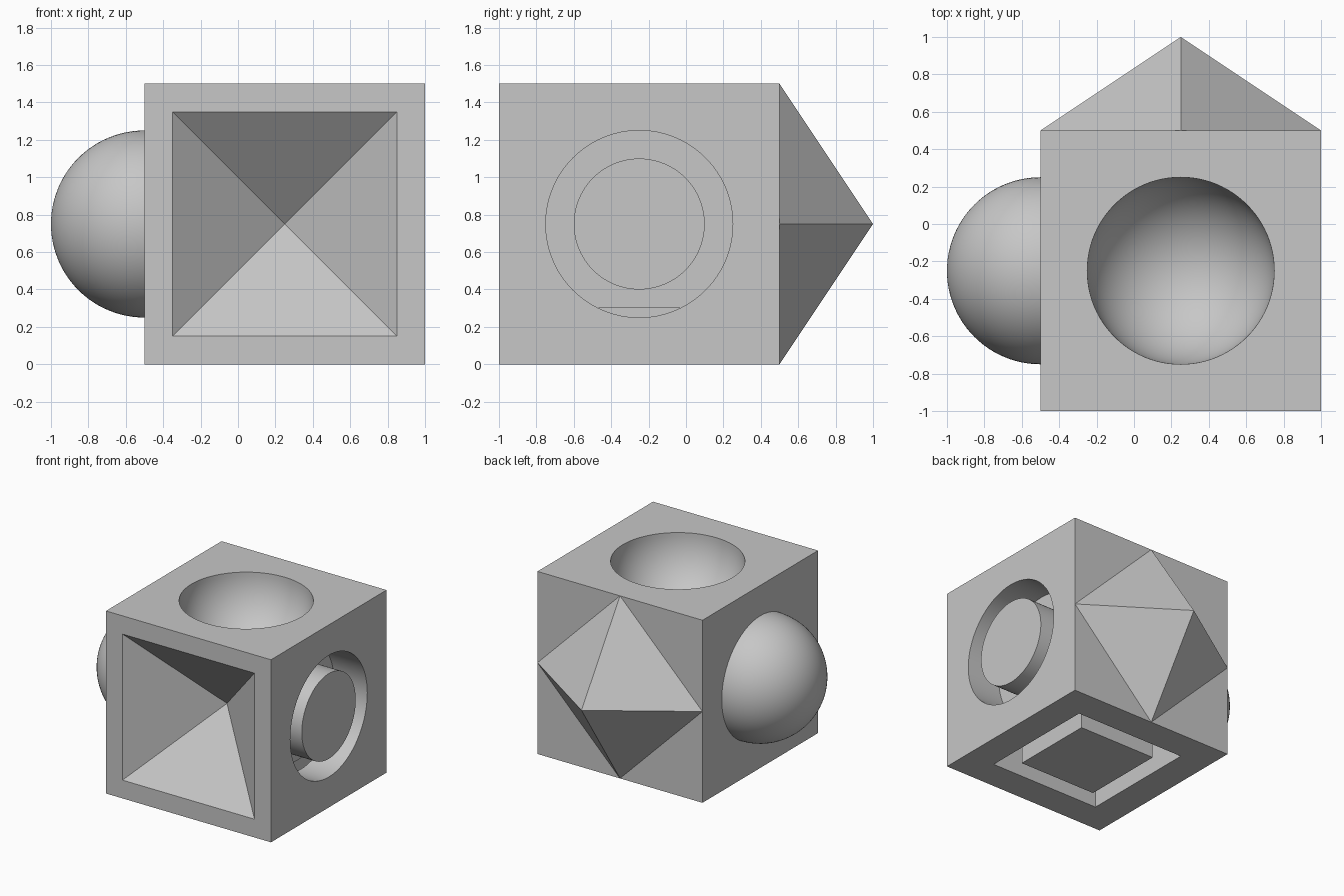
import bpy
import bmesh
import math
from mathutils import Matrix, Vector

default = bpy.data.objects.get("Cube")
if default:
    bpy.data.objects.remove(default, do_unlink=True)

SIZE = 1.5
CENTRE = Vector((0.25, -0.25, 0.75))
HALF = SIZE / 2
ROOT2 = math.sqrt(2)

grey = bpy.data.materials.new("plain grey")
grey.use_nodes = True
colour = (0.57, 0.57, 0.57, 1)
grey.diffuse_color = colour
grey.node_tree.nodes["Principled BSDF"].inputs["Base Color"].default_value = colour


def face_matrix(direction, spin=0):
    """Frame on a cube face: local z points out of the face."""
    d = Vector(direction)
    turn = d.to_track_quat("Z", "Y").to_matrix().to_4x4()
    return Matrix.Translation(CENTRE + d * HALF) @ turn @ Matrix.Rotation(spin, 4, "Z")


def make_object(name, bm, matrix):
    bmesh.ops.transform(bm, matrix=matrix, verts=bm.verts)
    bmesh.ops.recalc_face_normals(bm, faces=bm.faces)
    mesh = bpy.data.meshes.new(name)
    bm.to_mesh(mesh)
    bm.free()
    mesh.materials.append(grey)
    obj = bpy.data.objects.new(name, mesh)
    bpy.context.collection.objects.link(obj)
    return obj


def ball(radius):
    bm = bmesh.new()
    bmesh.ops.create_uvsphere(bm, u_segments=96, v_segments=48, radius=radius)
    return bm


def pyramid(radius, height):
    """Four-sided pyramid, base at z = 0, tip at +height."""
    bm = bmesh.new()
    bmesh.ops.create_cone(bm, cap_ends=True, segments=4, radius1=radius,
                          radius2=0, depth=height)
    bmesh.ops.remove_doubles(bm, verts=bm.verts, dist=0.0001)
    bmesh.ops.translate(bm, vec=(0, 0, height / 2), verts=bm.verts)
    return bm


def ring(sides, outer, inner, bottom, top, start=0):
    """Closed frame with the given number of sides."""
    bm = bmesh.new()
    loops = []
    for r, z in ((outer, bottom), (outer, top), (inner, top), (inner, bottom)):
        angles = [start + math.tau * i / sides for i in range(sides)]
        loops.append([bm.verts.new((r * math.cos(a), r * math.sin(a), z)) for a in angles])
    for k in range(4):
        a, b = loops[k], loops[(k + 1) % 4]
        for i in range(sides):
            j = (i + 1) % sides
            bm.faces.new((a[i], a[j], b[j], b[i]))
    return bm


def finish(obj):
    bpy.ops.object.select_all(action="DESELECT")
    obj.select_set(True)
    bpy.context.view_layer.objects.active = obj
    bpy.ops.object.shade_smooth_by_angle(angle=math.radians(30))


# Main block
bm = bmesh.new()
bmesh.ops.create_cube(bm, size=SIZE)
block = make_object("block", bm, Matrix.Translation(CENTRE))

# Recesses: bowl on top, pyramid in front, round groove left, square groove below
DEPTH = 0.3
OVER = 0.1
tip_in = face_matrix((0, -1, 0)) @ Matrix.Rotation(math.pi, 4, "X")
tip_in = tip_in @ Matrix.Translation((0, 0, -OVER)) @ Matrix.Rotation(math.pi / 4, 4, "Z")
cutters = [
    make_object("bowl_cutter", ball(0.5), face_matrix((0, 0, 1))),
    make_object("pyramid_cutter", pyramid(0.72 * ROOT2, 0.5 + OVER), tip_in),
    make_object("round_groove_cutter", ring(96, 0.5, 0.35, -DEPTH, OVER),
                face_matrix((1, 0, 0))),
    make_object("square_groove_cutter",
                ring(4, 0.5 * ROOT2, 0.35 * ROOT2, -DEPTH, OVER, math.pi / 4),
                face_matrix((0, 0, -1))),
]
bpy.context.view_layer.objects.active = block
for cutter in cutters:
    cutter.hide_render = True
    mod = block.modifiers.new(cutter.name, "BOOLEAN")
    mod.operation = "DIFFERENCE"
    mod.solver = "EXACT"
    mod.object = cutter
    bpy.ops.object.modifier_apply(modifier=mod.name)
    bpy.data.objects.remove(cutter, do_unlink=True)
finish(block)

# Dome on the right side
bm = ball(0.5)
bmesh.ops.delete(bm, geom=[v for v in bm.verts if v.co.z < -0.001], context="VERTS")
finish(make_object("side_dome", bm, face_matrix((-1, 0, 0))))

# Diamond-based pyramid on the back, its corners on the edge midpoints
bm = pyramid(HALF, 0.5)
bmesh.ops.delete(bm, geom=[f for f in bm.faces if len(f.verts) == 4], context="FACES_ONLY")
make_object("back_pyramid", bm, face_matrix((0, 1, 0)))
